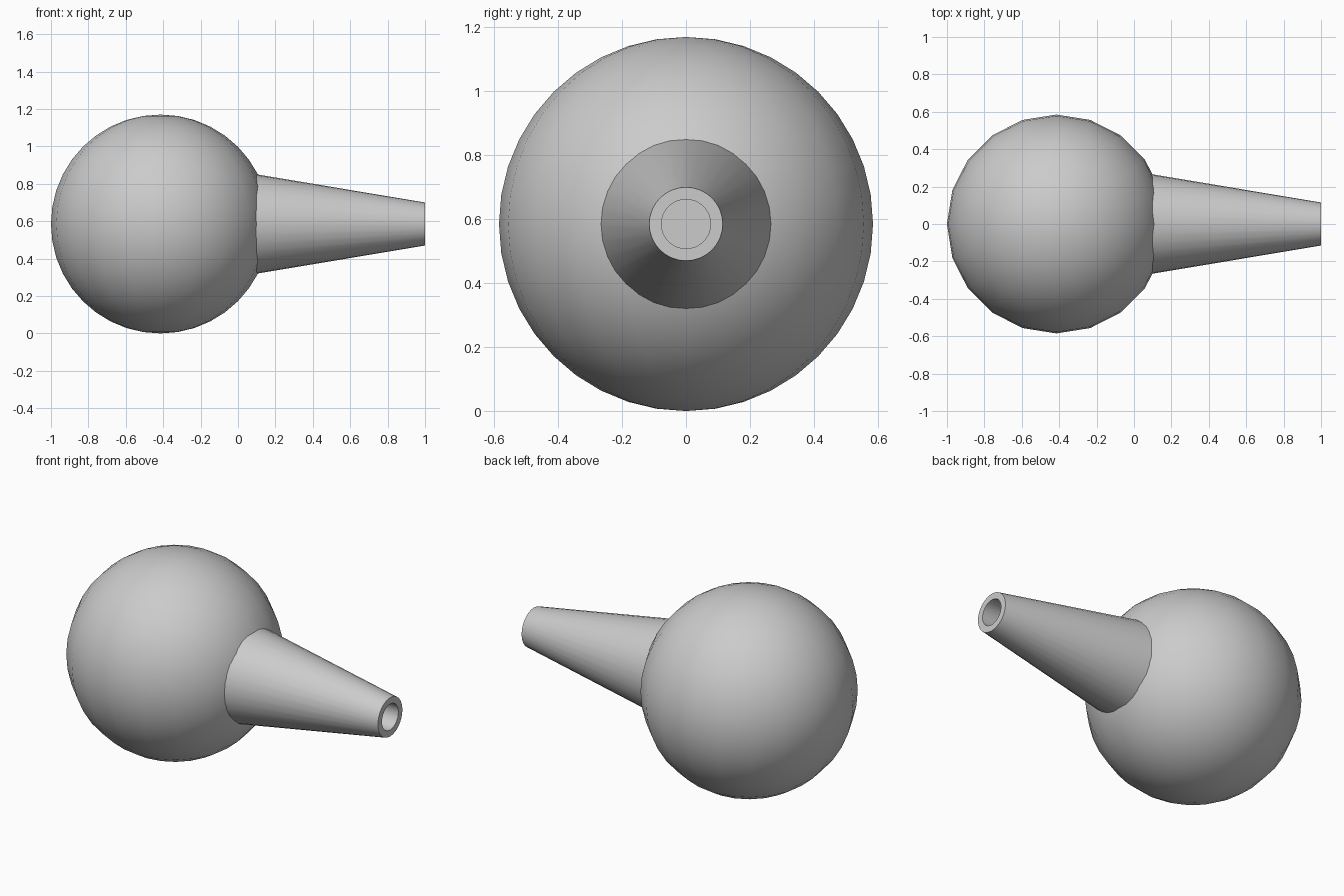
import bpy, bmesh, math
from mathutils import Matrix

if "Cube" in bpy.data.objects:
    bpy.data.objects.remove(bpy.data.objects["Cube"])

R = 0.585
CX, CZ = -0.415, 0.585


def finish(name, bm, location):
    mesh = bpy.data.meshes.new(name)
    bmesh.ops.recalc_face_normals(bm, faces=bm.faces)
    bm.to_mesh(mesh)
    bm.free()
    obj = bpy.data.objects.new(name, mesh)
    obj.location = location
    bpy.context.collection.objects.link(obj)
    bpy.ops.object.select_all(action='DESELECT')
    obj.select_set(True)
    bpy.context.view_layer.objects.active = obj
    bpy.ops.object.shade_smooth_by_angle(angle=math.radians(35))
    return obj


# Squeeze bulb
bm = bmesh.new()
bmesh.ops.create_uvsphere(bm, u_segments=20, v_segments=20, radius=R)
finish("bulb", bm, (CX, 0, CZ))

# Tapered nozzle with a bored tip: profile of (x, radius) spun about x
profile = [(0.0, 0.282), (1.0, 0.115), (1.0, 0.077), (0.17, 0.077)]
SIDES = 32
bm = bmesh.new()
rings = []
for x, r in profile:
    rings.append([bm.verts.new((x, r * math.cos(a), r * math.sin(a)))
                  for a in (2 * math.pi * i / SIDES for i in range(SIDES))])
for a, b in zip(rings, rings[1:]):
    for i in range(SIDES):
        j = (i + 1) % SIDES
        bm.faces.new((a[i], a[j], b[j], b[i]))
bm.faces.new(rings[0])
bm.faces.new(rings[-1])
finish("nozzle", bm, (0, 0, CZ))
